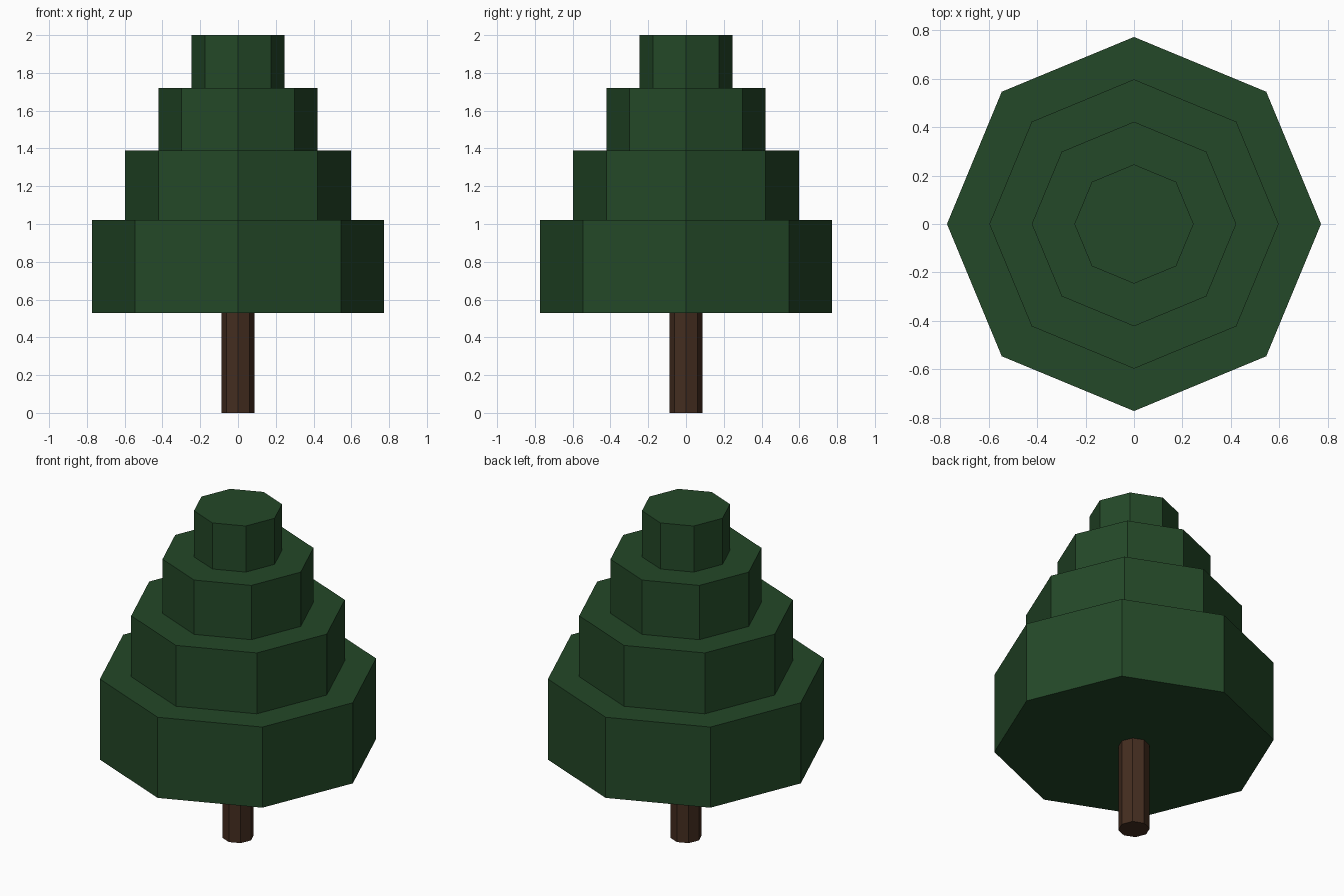
import bpy

if "Cube" in bpy.data.objects:
    bpy.data.objects.remove(bpy.data.objects["Cube"])


def material(name, color):
    mat = bpy.data.materials.new(name)
    mat.diffuse_color = (*color, 1.0)
    mat.use_nodes = True
    mat.node_tree.nodes["Principled BSDF"].inputs["Base Color"].default_value = mat.diffuse_color
    return mat


def octagon_prism(name, radius, bottom, top, mat):
    # Eight flat sides with corners on the x and y axes
    bpy.ops.mesh.primitive_cylinder_add(
        vertices=8, radius=radius, depth=top - bottom,
        location=(0, 0, (bottom + top) / 2))
    obj = bpy.context.object
    obj.name = name
    obj.data.materials.append(mat)
    return obj


bark = material("bark", (0.058, 0.026, 0.014))
leaves = material("leaves", (0.017, 0.065, 0.021))

# Trunk, set slightly into the lowest tier
octagon_prism("trunk", 0.087, 0.0, 0.56, bark)

# Foliage tiers: radius, bottom, top (each set slightly into the one below)
tiers = [
    (0.772, 0.53, 1.02),
    (0.597, 0.99, 1.39),
    (0.422, 1.36, 1.72),
    (0.246, 1.69, 2.00),
]
for i, (radius, bottom, top) in enumerate(tiers, 1):
    octagon_prism(f"foliage_tier_{i}", radius, bottom, top, leaves)
